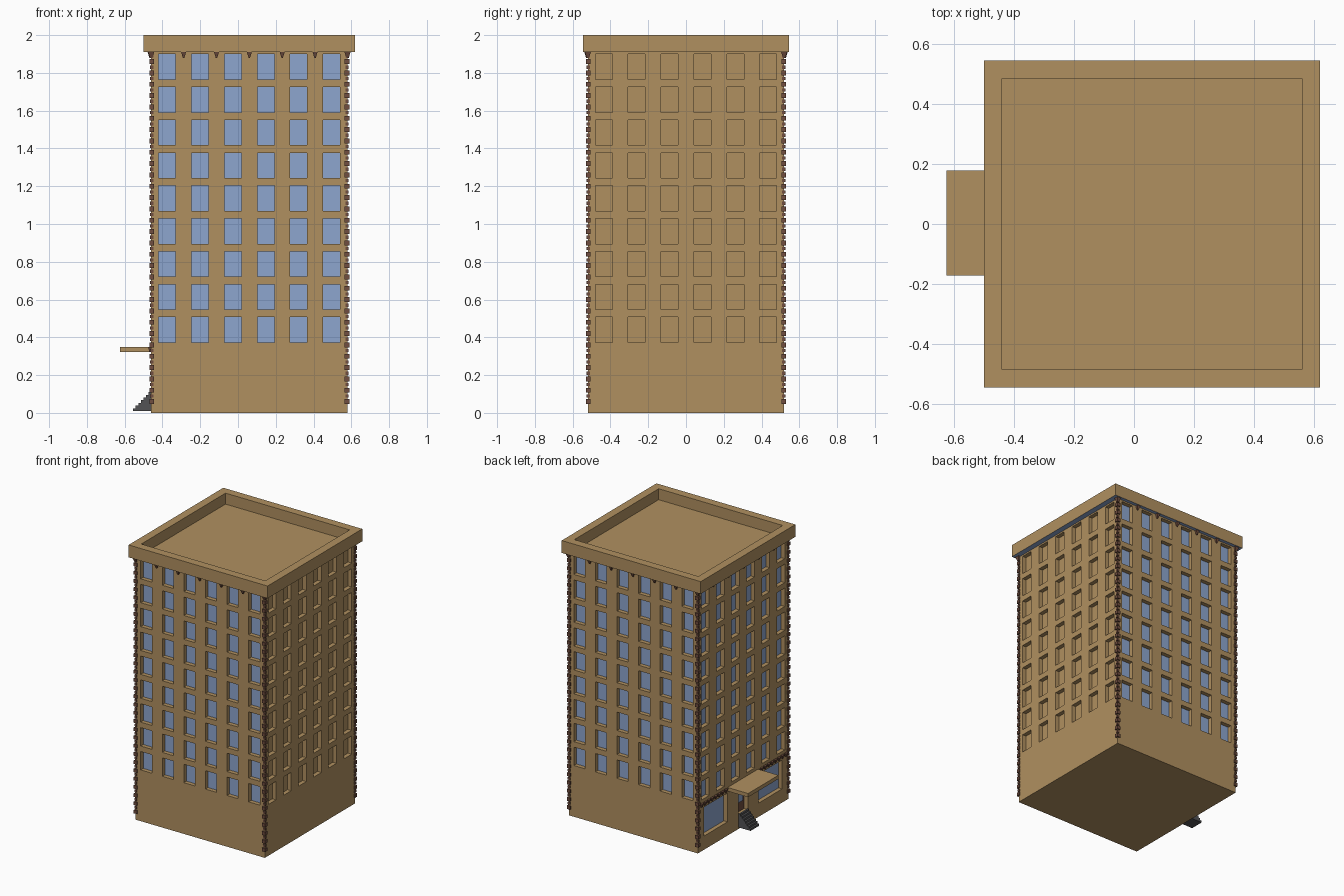
import bpy, bmesh
from mathutils import Vector

if "Cube" in bpy.data.objects:
    bpy.data.objects.remove(bpy.data.objects["Cube"])

CX = 0.06            # building centre in x
H = 0.52             # half width of the walls
TOP = 1.91           # underside of cornice
UP = Vector((0, 0, 1))


def material(name, rgb):
    m = bpy.data.materials.new(name)
    m.diffuse_color = (*rgb, 1)
    m.use_nodes = True
    m.node_tree.nodes["Principled BSDF"].inputs["Base Color"].default_value = m.diffuse_color
    return m


TAN = material("tan_stone", (0.434, 0.279, 0.117))
BLUE = material("window_blue", (0.27, 0.38, 0.62))
BROWN = material("red_brown", (0.16, 0.075, 0.05))
GRAY = material("dark_gray", (0.085, 0.085, 0.09))


def finish(bm, name, mats):
    me = bpy.data.meshes.new(name)
    bm.to_mesh(me)
    bm.free()
    for m in mats:
        me.materials.append(m)
    ob = bpy.data.objects.new(name, me)
    bpy.context.collection.objects.link(ob)
    return ob


def add_box(bm, lo, hi, taper=1.0):
    """Box between two corners; taper scales its lower end."""
    lo, hi = Vector(lo), Vector(hi)
    c, s = (lo + hi) / 2, hi - lo
    for v in bmesh.ops.create_cube(bm, size=1)["verts"]:
        k = taper if v.co.z < 0 else 1
        v.co = c + Vector((v.co.x * s.x * k, v.co.y * s.y * k, v.co.z * s.z))


def box(name, lo, hi, mat):
    bm = bmesh.new()
    add_box(bm, lo, hi)
    return finish(bm, name, [mat])


def wall(bm, n, us, zs, hole, depth=0.03):
    """Wall facing n, split at us/zs; hole(i, j) gives pane material or None."""
    u_dir = UP.cross(n)

    def quad(pts, mat):
        f = bm.faces.new([bm.verts.new(Vector((CX, 0, 0)) + u_dir * u + UP * z
                                       + n * (H - d)) for u, z, d in pts])
        f.material_index = mat

    for i in range(len(us) - 1):
        for j in range(len(zs) - 1):
            c = [(us[i], zs[j]), (us[i + 1], zs[j]),
                 (us[i + 1], zs[j + 1]), (us[i], zs[j + 1])]
            pane = hole(i, j)
            if pane is None:
                quad([(*p, 0) for p in c], 0)
                continue
            quad([(*p, depth) for p in c], pane)
            for k in range(4):
                a, b = c[k], c[(k + 1) % 4]
                quad([(*a, 0), (*b, 0), (*b, depth), (*a, depth)], 0)


# Walls with recessed windows; the right side has blind stone windows
STEP = 0.174
us, zs = [-H], [0.36]
for i in range(6):
    c = (i - 2.5) * STEP
    us += [c - 0.045, c + 0.045]
for j in range(9):
    c = 0.44 + j * STEP
    zs += [c - 0.067, c + 0.067]
us.append(H)
zs.append(TOP)

FRONT, BACK = Vector((0, -1, 0)), Vector((0, 1, 0))
LEFT, RIGHT = Vector((-1, 0, 0)), Vector((1, 0, 0))
bm = bmesh.new()
for n in (FRONT, BACK, LEFT, RIGHT):
    pane = 0 if n == RIGHT else 1
    wall(bm, n, us, zs, lambda i, j: pane if i % 2 and j % 2 else None)
    if n == LEFT:   # shop windows either side of the door
        wall(bm, n, [-H, -0.45, -0.18, -0.055, 0.055, 0.18, 0.45, H],
             [0, 0.1, 0.31, 0.36],
             lambda i, j: {1: 1, 3: 2, 5: 1}.get(i) if j == 1 else None)
    else:
        wall(bm, n, [-H, H], [0, 0.36], lambda i, j: None)
bm.faces.new([bm.verts.new((CX + x * H, y * H, 0))
              for x, y in ((-1, -1), (-1, 1), (1, 1), (1, -1))])
finish(bm, "walls", [TAN, BLUE, BROWN])

# Cornice with sunken roof and blue underside
bm = bmesh.new()
add_box(bm, (-0.5, -0.545, TOP), (0.62, 0.545, 2.0))
bm.normal_update()
for f in bm.faces:
    if f.normal.z < -0.5:
        f.material_index = 1
top = max(bm.faces, key=lambda f: f.calc_center_median().z)
bmesh.ops.inset_region(bm, faces=[top], thickness=0.06, use_even_offset=True)
well = bmesh.ops.extrude_discrete_faces(bm, faces=[top])["faces"][0]
for v in well.verts:
    v.co.z -= 0.08
finish(bm, "cornice_and_roof", [TAN, BLUE])

# Corner quoins: alternating large and small blocks
bm = bmesh.new()
for sx in (-1, 1):
    for sy in (-1, 1):
        x, y = CX + sx * (H - 0.003), sy * (H - 0.003)
        for k in range(62):
            z = 0.06 + k * 0.03
            if z > TOP - 0.015:
                break
            r = 0.0125 if k % 2 == 0 else 0.0085
            add_box(bm, (x - r, y - r, z - r), (x + r, y + r, z + r))
finish(bm, "corner_quoins", [BROWN])

# Tapered brackets below the cornice
bm = bmesh.new()
for k in range(-2, 3):
    p = k * STEP
    for s in (-1, 1):
        y = s * (H + 0.006)
        add_box(bm, (CX + p - 0.013, y - 0.012, 1.88),
                (CX + p + 0.013, y + 0.012, TOP), 0.3)
    add_box(bm, (CX - H - 0.018, p - 0.013, 1.88),
            (CX - H + 0.006, p + 0.013, TOP), 0.3)
for sx in (-1, 1):
    for sy in (-1, 1):
        x, y = CX + sx * H, sy * H
        add_box(bm, (x - 0.016, y - 0.016, 1.88), (x + 0.016, y + 0.016, TOP), 0.4)
finish(bm, "cornice_brackets", [BROWN])

# Row of small teeth above the shop windows
bm = bmesh.new()
for s in (-1, 1):
    for k in range(8):
        y = s * (0.205 + k * 0.04)
        add_box(bm, (CX - H - 0.016, y - 0.013, 0.325),
                (CX - H + 0.004, y + 0.013, 0.35), 0.4)
finish(bm, "shopfront_teeth", [BROWN])

# Entrance canopy, door glass and steps
box("entrance_canopy", (-0.625, -0.172, 0.323), (-0.455, 0.178, 0.35), TAN)
box("door_glass", (-0.436, -0.032, 0.17), (-0.428, 0.032, 0.29), BLUE)

N = 7
prof = [(-0.46, 0.01)]
for k in range(N):
    x = -0.555 + k * 0.095 / N
    prof += [(x, 0.01 + k * 0.1 / N), (x, 0.01 + (k + 1) * 0.1 / N)]
prof.append((-0.46, 0.11))
bm = bmesh.new()
f = bm.faces.new([bm.verts.new((x, -0.05, z)) for x, z in prof])
ext = bmesh.ops.extrude_face_region(bm, geom=[f])["geom"]
for v in ext:
    if isinstance(v, bmesh.types.BMVert):
        v.co.y = 0.05
bmesh.ops.recalc_face_normals(bm, faces=bm.faces)
finish(bm, "entrance_steps", [GRAY])
